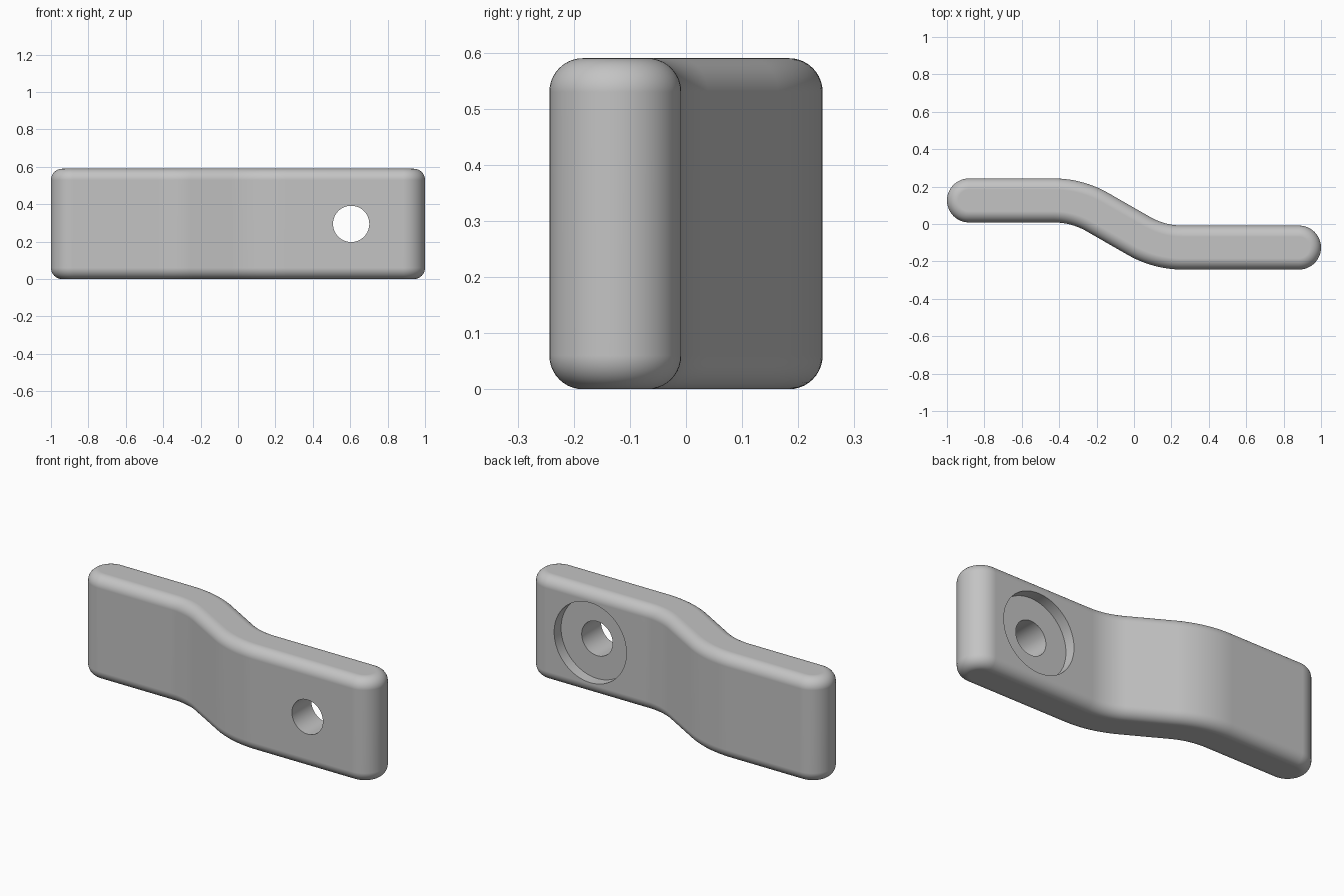
import bpy, bmesh, math
from mathutils import Vector

cube = bpy.data.objects.get("Cube")
if cube:
    bpy.data.objects.remove(cube, do_unlink=True)

HEIGHT, HALF, FILLET = 0.59, 0.1175, 0.06
OFFSET = 0.126                  # sideways shift of each straight end
END = 1 - HALF                  # centre of the rounded ends
BEND, RADIUS = math.radians(30), 0.47
LEFT, RIGHT = -0.43, 0.26       # where the bends start and finish
HOLE_X, HOLE_Z = 0.605, 0.295

grey = bpy.data.materials.new("plain grey")
grey.use_nodes = True
grey.diffuse_color = (0.55, 0.55, 0.55, 1)
grey.node_tree.nodes["Principled BSDF"].inputs["Base Color"].default_value = (0.55, 0.55, 0.55, 1)


def centre_line(steps=16):
    """Points and headings along the offset strap."""
    path = [(Vector((-END, OFFSET)), 0.0)]
    for i in range(steps + 1):
        a = BEND * i / steps
        path.append((Vector((LEFT + RADIUS * math.sin(a),
                             OFFSET - RADIUS * (1 - math.cos(a)))), -a))
    for i in range(steps, -1, -1):
        a = BEND * i / steps
        path.append((Vector((RIGHT - RADIUS * math.sin(a),
                             -OFFSET + RADIUS * (1 - math.cos(a)))), -a))
    path.append((Vector((END, -OFFSET)), 0.0))
    return path


def outline(half, steps=24):
    """Counter-clockwise outline at a given half thickness."""
    path = centre_line()

    def side(p, a, s):
        return p + s * half * Vector((-math.sin(a), math.cos(a)))

    def cap(centre, start):
        return [centre + half * Vector((math.cos(start + math.pi * i / steps),
                                        math.sin(start + math.pi * i / steps)))
                for i in range(1, steps)]

    return ([side(p, a, -1) for p, a in path] + cap(path[-1][0], -math.pi / 2)
            + [side(p, a, 1) for p, a in reversed(path)] + cap(path[0][0], math.pi / 2))


# Strap: stacked outlines with rounded top and bottom edges
STEPS = 10
angles = [math.pi / 2 * i / STEPS for i in range(STEPS + 1)]
levels = [(HALF - FILLET * (1 - math.sin(a)), FILLET * (1 - math.cos(a))) for a in angles]
levels += [(h, HEIGHT - z) for h, z in reversed(levels)]
bm = bmesh.new()
rings = [[bm.verts.new((p.x, p.y, z)) for p in outline(h)] for h, z in levels]
for low, high in zip(rings, rings[1:]):
    for i in range(len(low)):
        j = (i + 1) % len(low)
        bm.faces.new((low[i], low[j], high[j], high[i]))
bm.faces.new(list(reversed(rings[0])))
bm.faces.new(rings[-1])
bmesh.ops.recalc_face_normals(bm, faces=bm.faces[:])
mesh = bpy.data.meshes.new("offset_strap")
bm.to_mesh(mesh)
bm.free()
strap = bpy.data.objects.new("offset_strap", mesh)
bpy.context.collection.objects.link(strap)
mesh.materials.append(grey)


# Bolt hole and the shallow counterbore on the back
def drill(name, radius, y_front, y_back):
    bpy.ops.mesh.primitive_cylinder_add(
        vertices=64, radius=radius, depth=y_back - y_front,
        location=(HOLE_X, (y_front + y_back) / 2, HOLE_Z), rotation=(math.pi / 2, 0, 0))
    cutter = bpy.context.object
    cutter.name = name
    cutter.hide_render = True
    cutter.data.materials.append(grey)
    cut = strap.modifiers.new(name, "BOOLEAN")
    cut.operation, cut.solver, cut.object = "DIFFERENCE", "EXACT", cutter
    bpy.ops.object.select_all(action="DESELECT")
    strap.select_set(True)
    bpy.context.view_layer.objects.active = strap
    bpy.ops.object.modifier_apply(modifier=name)
    bpy.data.objects.remove(cutter, do_unlink=True)


back = HALF - OFFSET
drill("counterbore_cutter", 0.226, back - 0.062, back + 0.1)
drill("hole_cutter", 0.097, -0.5, 0.5)

# Smooth curves with crisp hole rims and flat broad faces
bpy.ops.object.shade_smooth_by_angle(angle=math.radians(30))
weighted = strap.modifiers.new("even_shading", "WEIGHTED_NORMAL")
weighted.keep_sharp = True
